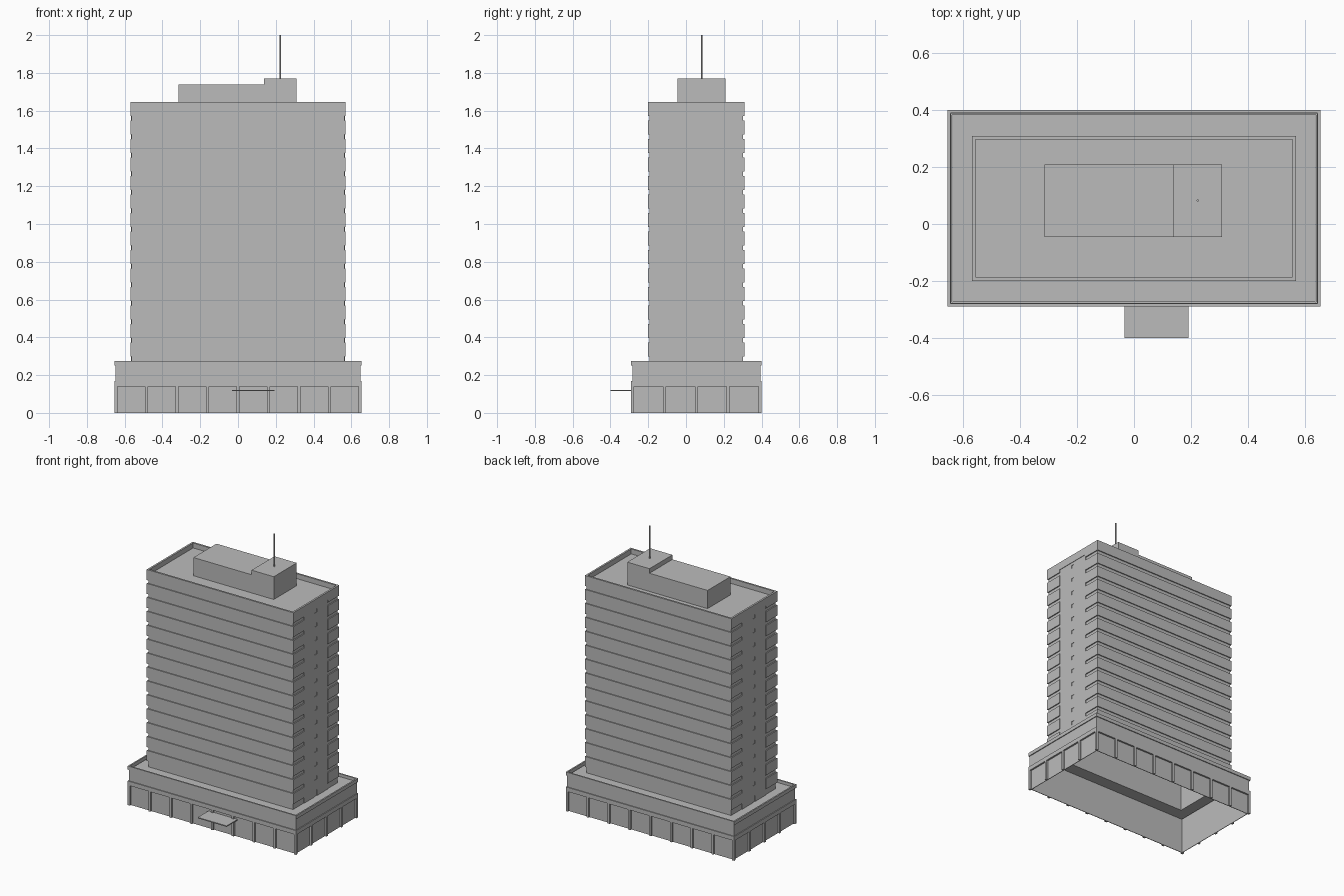
import bpy
import bmesh

old = bpy.data.objects.get("Cube")
if old:
    bpy.data.objects.remove(old, do_unlink=True)

concrete = bpy.data.materials.new("concrete_grey")
concrete.use_nodes = True
GREY = (0.5, 0.5, 0.5, 1)
concrete.diffuse_color = GREY
concrete.node_tree.nodes["Principled BSDF"].inputs["Base Color"].default_value = GREY


def build(name, boxes):
    """One object made of boxes given as (x0, x1, y0, y1, z0, z1)."""
    bm = bmesh.new()
    for x0, x1, y0, y1, z0, z1 in boxes:
        for v in bmesh.ops.create_cube(bm, size=1)["verts"]:
            v.co = (x1 if v.co.x > 0 else x0,
                    y1 if v.co.y > 0 else y0,
                    z1 if v.co.z > 0 else z0)
    mesh = bpy.data.meshes.new(name)
    bm.to_mesh(mesh)
    bm.free()
    mesh.materials.append(concrete)
    obj = bpy.data.objects.new(name, mesh)
    bpy.context.collection.objects.link(obj)
    return obj


def ring(x, y0, y1, t, z0, z1):
    """Four boxes forming a rectangular frame of thickness t."""
    return [(-x, x, y0, y0 + t, z0, z1), (-x, x, y1 - t, y1, z0, z1),
            (-x, -x + t, y0 + t, y1 - t, z0, z1), (x - t, x, y0 + t, y1 - t, z0, z1)]


def both_sides(boxes):
    return boxes + [(-b[1], -b[0]) + b[2:] for b in boxes]


# Podium extents and tower extents
PX, PF, PB = 0.655, -0.29, 0.40
TX, TF, TB = 0.57, -0.20, 0.31
PODIUM_TOP, ROOF, DECK = 0.275, 1.645, 1.61

# Podium: hollow, open underneath, with a cornice and a lintel band
build("podium_cornice", ring(PX, PF, PB, 0.01, 0.25, PODIUM_TOP))
build("podium_wall", ring(PX - 0.006, PF + 0.006, PB - 0.006, 0.005, 0.17, 0.25))
build("podium_lintel", ring(PX, PF, PB, 0.012, 0.14, 0.17))
build("podium_glazing", ring(PX - 0.012, PF + 0.012, PB - 0.012, 0.004, 0, 0.15))

# Podium roof around the tower
RX, RF, RB = 0.638, -0.275, 0.385
build("podium_roof", [
    (-RX, RX, RF, TF + 0.01, 0.25, 0.257), (-RX, RX, TB - 0.01, RB, 0.25, 0.257),
    (-RX, -TX + 0.01, TF + 0.01, TB - 0.01, 0.25, 0.257),
    (TX - 0.01, RX, TF + 0.01, TB - 0.01, 0.25, 0.257)])

# Pilasters: eight bays along the long walls, four along the short ones
W, DEPTH = 0.008, 0.015
pilasters = []
for i in range(9):
    x = -PX + W + i * (2 * PX - 2 * W) / 8
    pilasters += [(x - W, x + W, PF, PF + DEPTH, 0, 0.14),
                  (x - W, x + W, PB - DEPTH, PB, 0, 0.14)]
for i in range(5):
    y = PF + W + i * (PB - PF - 2 * W) / 4
    pilasters += both_sides([(PX - DEPTH, PX, y - W, y + W, 0, 0.14)])
build("podium_pilasters", pilasters)

# Entrance
build("entrance_canopy", [(-0.033, 0.192, -0.40, PF + 0.01, 0.115, 0.122)])
build("door_handles", [(0.018, 0.073, PF + 0.007, PF + 0.013, 0.075, 0.084),
                       (0.088, 0.143, PF + 0.007, PF + 0.013, 0.075, 0.084)])

# Tower: hollow shell, roof deck and parapet
IN = 0.007
build("tower_shell", ring(TX - IN, TF + IN, TB - IN, 0.006, 0.25, DECK))
build("tower_roof", [(-TX + 0.01, TX - 0.01, TF + 0.01, TB - 0.01, DECK - 0.01, DECK)])
build("tower_parapet", ring(TX, TF, TB, 0.013, DECK - 0.02, ROOF))

# Floor bands wrap the corners; small spandrels fill the middle side slot
FLOORS, GAP, WRAP = 14, 0.024, 0.125
pitch = (ROOF - PODIUM_TOP) / FLOORS
mid = (TF + TB) / 2
bands, spandrels = [], []
for i in range(FLOORS):
    z0 = PODIUM_TOP + i * pitch + GAP
    z1 = z0 + pitch - GAP
    if i == FLOORS - 1:
        z1 = DECK - 0.02
    bands += [(-TX, TX, TF, TF + IN, z0, z1), (-TX, TX, TB - IN, TB, z0, z1)]
    bands += both_sides([(TX - IN, TX, TF + IN, TF + WRAP, z0, z1),
                         (TX - IN, TX, TB - WRAP, TB - IN, z0, z1)])
    spandrels += both_sides([(TX - IN, TX - 0.004, mid - 0.012, mid + 0.012, z0, z1)])
build("floor_bands", bands)
build("side_spandrels", spandrels)

# Plain end wall panels either side of the slot
build("side_wall_panels", both_sides([
    (TX - IN, TX - 0.003, TF + WRAP, mid - 0.012, 0.257, DECK - 0.02),
    (TX - IN, TX - 0.003, mid + 0.012, TB - WRAP, 0.257, DECK - 0.02)]))

# Rooftop plant rooms and mast
build("plant_room", [(-0.315, 0.137, -0.045, 0.21, DECK, 1.738)])
build("lift_room", [(0.137, 0.31, -0.045, 0.21, DECK, 1.77)])
bpy.ops.mesh.primitive_cylinder_add(vertices=8, radius=0.004, depth=0.23,
                                    location=(0.224, 0.083, 1.885))
mast = bpy.context.object
mast.name = "roof_mast"
mast.data.materials.append(concrete)
